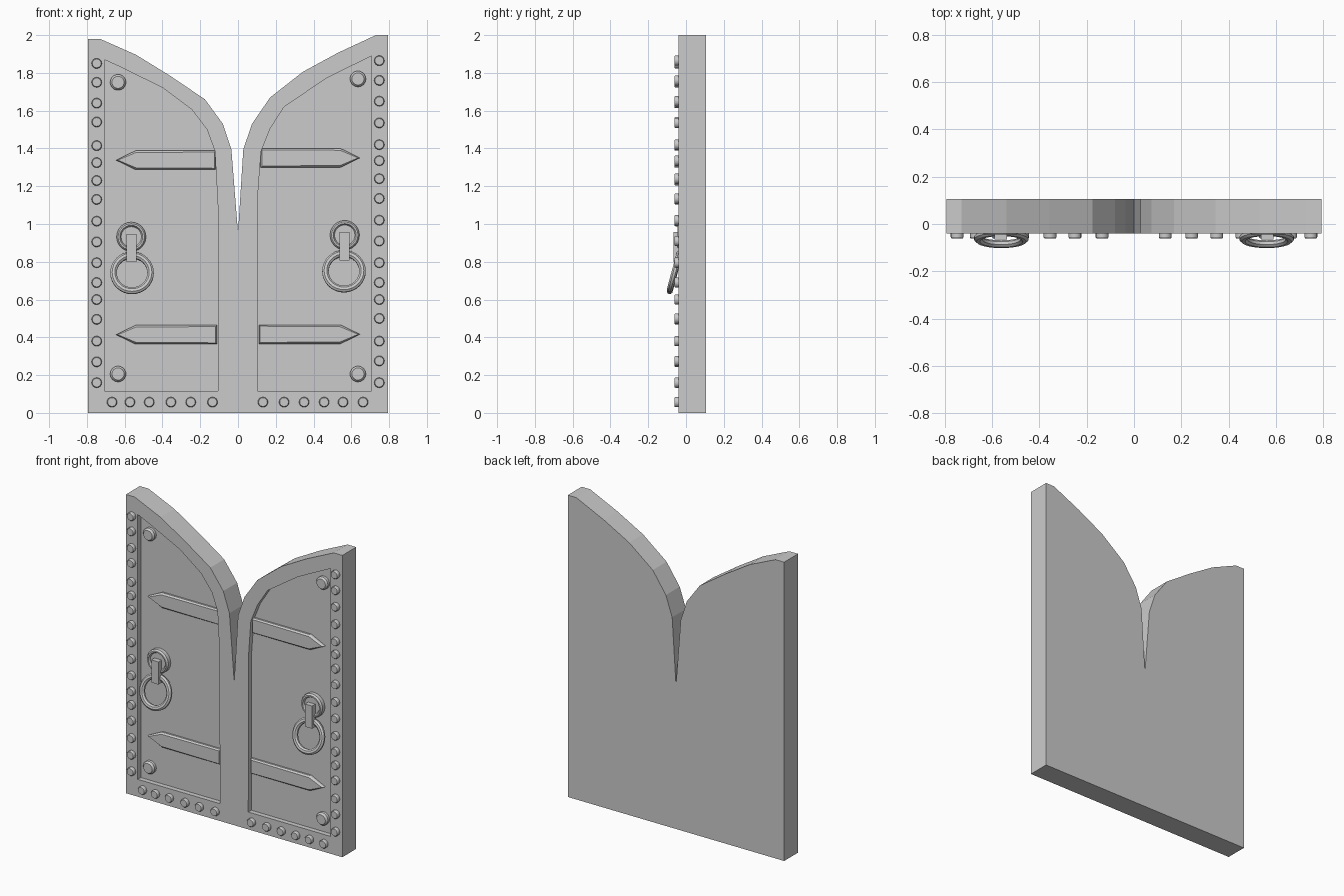
import bpy, bmesh, math

if "Cube" in bpy.data.objects:
    bpy.data.objects.remove(bpy.data.objects["Cube"])

FRONT, BACK, PANEL = -0.04, 0.105, -0.008


def prism(name, outline, y_back, y_front, chamfer=0.0):
    """Extrude an (x, z) outline along y, with an optional front chamfer."""
    bm = bmesh.new()
    base = bm.faces.new([bm.verts.new((x, y_back, z)) for x, z in outline])
    ext = bmesh.ops.extrude_face_region(bm, geom=[base], use_keep_orig=True)
    for v in ext["geom"]:
        if isinstance(v, bmesh.types.BMVert):
            v.co.y = y_front + chamfer
    bmesh.ops.recalc_face_normals(bm, faces=bm.faces)
    if chamfer:
        top = [f for f in bm.faces if f.normal.y < -0.9]
        bmesh.ops.inset_region(bm, faces=top, thickness=chamfer, depth=chamfer)
    me = bpy.data.meshes.new(name)
    bm.to_mesh(me)
    bm.free()
    ob = bpy.data.objects.new(name, me)
    bpy.context.collection.objects.link(ob)
    return ob


def lathe(name, profile, x, y, z, n=24, closed=False):
    """Revolve an (r, y) profile about the y axis."""
    bm = bmesh.new()
    rings = [[bm.verts.new((r * math.cos(2 * math.pi * i / n), h,
                            r * math.sin(2 * math.pi * i / n))) for i in range(n)]
             for r, h in profile]
    pairs = list(zip(rings, rings[1:]))
    if closed:
        pairs.append((rings[-1], rings[0]))
    else:
        bm.faces.new(rings[0])
        bm.faces.new(rings[-1])
    for a, b in pairs:
        for i in range(n):
            j = (i + 1) % n
            bm.faces.new((a[i], a[j], b[j], b[i]))
    bmesh.ops.recalc_face_normals(bm, faces=bm.faces)
    me = bpy.data.meshes.new(name)
    bm.to_mesh(me)
    bm.free()
    ob = bpy.data.objects.new(name, me)
    ob.location = (x, y, z)
    bpy.context.collection.objects.link(ob)
    bpy.ops.object.select_all(action='DESELECT')
    ob.select_set(True)
    bpy.context.view_layer.objects.active = ob
    bpy.ops.object.shade_smooth_by_angle(angle=math.radians(30))
    return ob


# Per-side data, x measured outward from the seam
sides = {
    "left": dict(
        s=-1,
        leaf=[(0, 0), (.793, 0), (.793, 1.98), (.73, 1.98), (.54, 1.896), (.36, 1.785),
              (.175, 1.66), (.08, 1.53), (.035, 1.395), (0, .953)],
        panel=[(.105, .115), (.707, .115), (.707, 1.87), (.62, 1.83), (.397, 1.72),
               (.244, 1.605), (.164, 1.5), (.122, 1.385), (.107, 1.1)],
        studs=[1.85, 1.75, 1.64, 1.54, 1.415, 1.325, 1.23, 1.13, 1.015, .905,
               .795, .69, .6, .495, .38, .27, .16],
        row=[.667, .572, .47, .355, .25, .135],
        straps=[(1.338, .118), (.414, .112)], corner=1.75, ring=.741),
    "right": dict(
        s=1,
        leaf=[(0, 0), (.793, 0), (.793, 2.0), (.73, 2.0), (.53, 1.907), (.344, 1.806),
              (.17, 1.67), (.074, 1.53), (.028, 1.395), (0, .953)],
        panel=[(.103, .115), (.707, .115), (.707, 1.89), (.466, 1.77), (.244, 1.62),
               (.17, 1.504), (.122, 1.385), (.105, 1.15)],
        studs=[1.865, 1.76, 1.65, 1.535, 1.42, 1.335, 1.24, 1.135, 1.02, .91,
               .795, .69, .6, .5, .38, .275, .16],
        row=[.662, .556, .456, .35, .244, .132],
        straps=[(1.35, .12), (.416, .11)], corner=1.768, ring=.75),
}

for side, d in sides.items():
    s = d["s"]
    flip = lambda pts: [(s * x, z) for x, z in pts]

    # Door leaf with sunken panel
    leaf = prism(side + "_door_leaf", flip(d["leaf"]), BACK, FRONT)
    cutter = prism(side + "_panel_cutter", flip(d["panel"]), PANEL, -0.2)
    cutter.hide_render = True
    mod = leaf.modifiers.new("panel", 'BOOLEAN')
    mod.operation, mod.solver, mod.object = 'DIFFERENCE', 'EXACT', cutter
    bpy.context.view_layer.objects.active = leaf
    bpy.ops.object.modifier_apply(modifier=mod.name)
    bpy.data.objects.remove(cutter)

    # Frame studs
    spots = [(.748, z) for z in d["studs"]] + [(x, .057) for x in d["row"]]
    for x, z in spots:
        lathe(side + "_frame_stud",
              [(.027, .005), (.027, -.016), (.023, -.022)], s * x, FRONT, z, 16)

    # Panel corner bolts
    for z in (d["corner"], .206):
        lathe(side + "_corner_bolt", [(.042, .005), (.042, -.018), (.032, -.03)],
              s * .635, PANEL, z)

    # Pointed straps
    for z, x in d["straps"]:
        prism(side + "_strap", flip([(x, z - .05), (.543, z - .05), (.646, z),
                                     (.543, z + .05), (x, z + .05)]),
              PANEL + .005, -.03, .01)

    # Handle: dished plate, hanger bar, tilted pull ring
    zr = d["ring"]
    lathe(side + "_handle_plate", [(.078, .005), (.078, -.025), (.07, -.036),
                                   (.061, -.036), (.054, -.024)],
          s * .565, PANEL, zr + .191)
    bx = s * .563
    prism(side + "_handle_bar", [(bx - .026, zr + .057), (bx + .026, zr + .057),
                                 (bx + .026, zr + .207), (bx - .026, zr + .207)],
          -.03, -.066)
    ring = lathe(side + "_pull_ring",
                 [(.098 + .0185 * math.cos(a), .0165 * math.sin(a))
                  for a in [math.pi * (k + .5) / 4 for k in range(8)]],
                 s * .561, -.06, zr, 32, closed=True)
    ring.rotation_euler.x = math.radians(-15)
